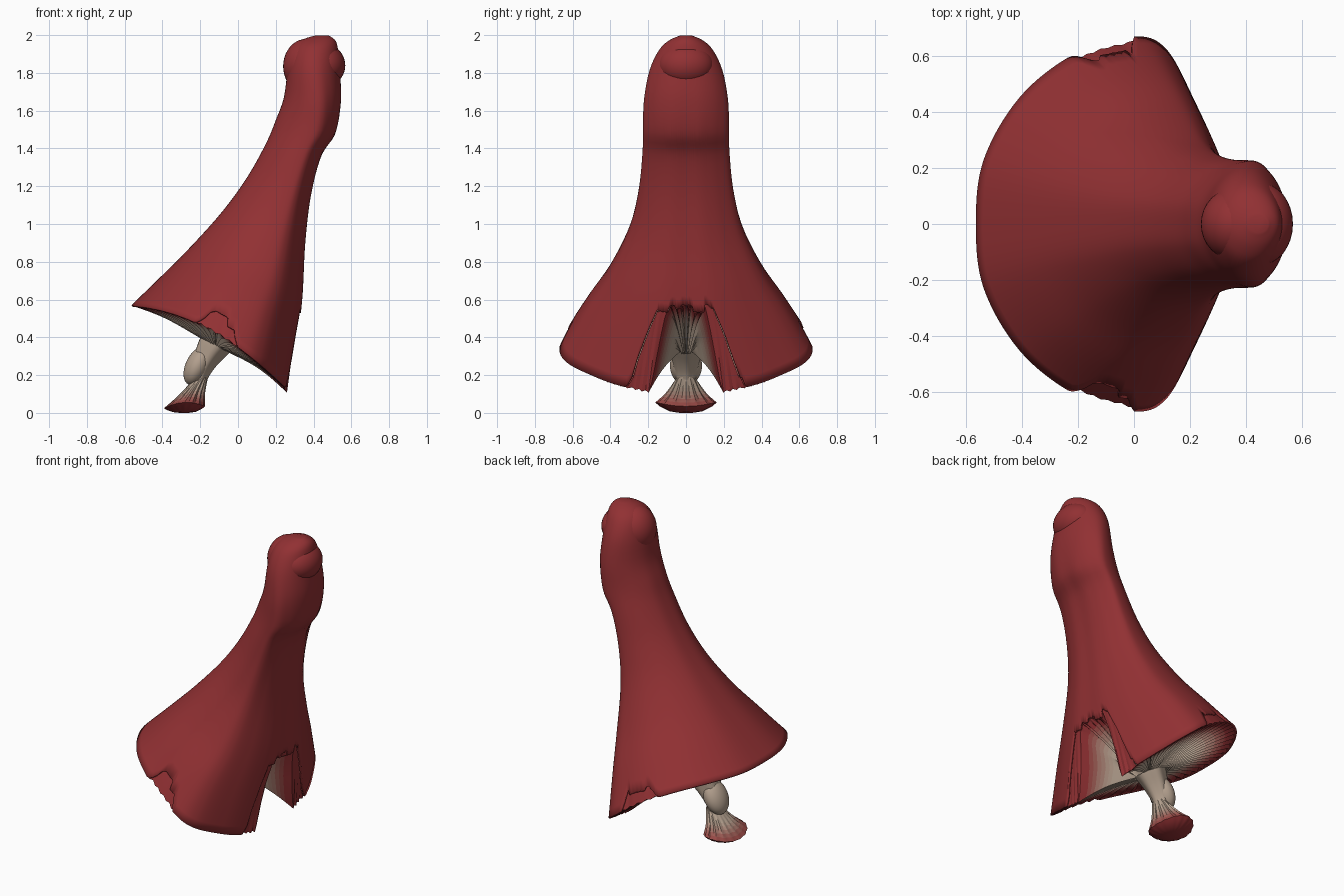
import bpy, bmesh, math, random
from mathutils import Vector, Matrix

if "Cube" in bpy.data.objects:
    bpy.data.objects.remove(bpy.data.objects["Cube"])

random.seed(4)
RED, BEIGE = (0.285, 0.03, 0.033), (0.45, 0.35, 0.27)


def material(name, color):
    m = bpy.data.materials.new(name)
    m.diffuse_color = (*color, 1)
    m.use_nodes = True
    m.node_tree.nodes["Principled BSDF"].inputs["Base Color"].default_value = m.diffuse_color
    return m


def clamp(v):
    return max(0.0, min(1.0, v))


def smooth(v):
    v = clamp(v)
    return v * v * (3 - 2 * v)


# Colour bands running from pale stem to red edge
BANDS = 10
fade = [material("fade_%d" % i, [b + (r - b) * i / (BANDS - 1) for b, r in zip(BEIGE, RED)])
        for i in range(BANDS)]


def spline(pts, t):
    """Catmull-Rom value at float index t."""
    n = len(pts) - 1
    i = max(0, min(n - 1, int(t)))
    f = t - i
    p = [pts[max(0, min(n, i + k))] for k in (-1, 0, 1, 2)]
    return [0.5 * (2 * b + (c - a) * f + (2 * a - 5 * b + 4 * c - d) * f * f
                   + (3 * b - a - 3 * c + d) * f ** 3) for a, b, c, d in zip(*p)]


def loft(name, rings, bands, cap_start=False, cap_end=False, angle=30):
    """Skin closed rings; bands gives the fade index of every row."""
    bm = bmesh.new()
    vs = [[bm.verts.new(p) for p in ring] for ring in rings]
    n = len(rings[0])
    for j in range(len(rings) - 1):
        for i in range(n):
            k = (i + 1) % n
            bm.faces.new((vs[j][i], vs[j][k], vs[j + 1][k], vs[j + 1][i])).material_index = bands[j]
    if cap_start:
        bm.faces.new(vs[0]).material_index = bands[0]
    if cap_end:
        bm.faces.new(vs[-1]).material_index = bands[-1]
    bmesh.ops.recalc_face_normals(bm, faces=bm.faces)
    return finish(name, bm, angle)


def finish(name, bm, angle=30):
    me = bpy.data.meshes.new(name)
    bm.to_mesh(me)
    bm.free()
    for m in fade:
        me.materials.append(m)
    ob = bpy.data.objects.new(name, me)
    bpy.context.collection.objects.link(ob)
    bpy.ops.object.select_all(action='DESELECT')
    ob.select_set(True)
    bpy.context.view_layer.objects.active = ob
    bpy.ops.object.shade_smooth_by_angle(angle=math.radians(angle))
    return ob


def ball(name, center, radii, band, tilt=0):
    bm = bmesh.new()
    mat = (Matrix.Translation(center) @ Matrix.Rotation(tilt, 4, 'Y')
           @ Matrix.Diagonal((*radii, 1)))
    bmesh.ops.create_uvsphere(bm, u_segments=32, v_segments=20, radius=1, matrix=mat)
    for f in bm.faces:
        f.material_index = band
    return finish(name, bm, 60)


# Cap: back x, back z, front x, front z, half width of each tilted section
ROWS = [(-.565, .57, .28, .11, .67), (-.42, .71, .315, .40, .535), (-.25, .88, .34, .62, .41),
        (-.08, 1.07, .355, .90, .30), (.05, 1.25, .385, 1.15, .25), (.15, 1.43, .44, 1.36, .23),
        (.20, 1.55, .515, 1.48, .228), (.243, 1.67, .545, 1.65, .223), (.265, 1.83, .54, 1.80, .193),
        (.295, 1.93, .53, 1.92, .14), (.345, 1.977, .515, 1.972, .085), (.41, 1.998, .48, 1.998, .03)]
# Half outline of a section, back to front, with a flattened front
HALF = [(-.93, -.35), (-1, 0), (-.93, .35), (-.61, .69), (-.13, .92), (.34, 1), (.6, .94),
        (.81, .71), (.93, .5), (1, .28), (1, 0), (1, -.28)]
N, M = 144, 44


def cap_point(s, side, t):
    u, w = spline(HALF, s + 1)
    k = smooth((t - 5) / 4)
    a = math.pi * s / 9
    u, w = u + (-math.cos(a) - u) * k, w + (math.sin(a) - w) * k
    lx, lz, rx, rz, wid = spline(ROWS, t)
    f = (u + 1) / 2
    bend = 0.1 * clamp(1 - t / 4) * (1 - u * u)
    return Vector((lx + (rx - lx) * f, side * w * wid, lz + (rz - lz) * f + bend))


def edge(s):
    """Torn lower edge: a front arch and one tear on each side."""
    e = 1.7 * clamp((s - 7.1) / .7)
    e += .45 * clamp((s - 2.85) / .25) * clamp((4 - s) / .25)
    return e


cols = [(9 * k / N, 1) for k in range(N + 1)] + [(9 * k / N, -1) for k in range(N - 1, 0, -1)]
edges, gill_edges = [], []
for i, (s, side) in enumerate(cols):
    if i % 4 == 0:
        jag = random.uniform(-.1, .1)
    e = edge(s)
    e = max(0, e + (jag + random.uniform(-.02, .02)) * clamp(e * 3))
    edges.append(e)
    # gills keep reaching the full rim except in the middle of the front arch
    gill_edges.append(e * clamp((s - 7.9) / .25))
rings = [[cap_point(s, d, e + (11 - e) * j / M) for (s, d), e in zip(cols, edges)]
         for j in range(M + 1)]
cap = loft("cap", rings, [BANDS - 1] * M, cap_end=True, angle=50)
shell = cap.modifiers.new("shell", 'SOLIDIFY')
shell.thickness, shell.offset = 0.012, -1

# Rounded lumps front and back of the cap tip
ball("front_tip_lump", (.45, 0, 1.84), (.118, .148, .115), BANDS - 1)
ball("back_tip_lump", (.362, 0, 1.835), (.123, .13, .145), BANDS - 1)

# Pleated gills: from the stem top out to the rim, then up behind the torn edge
hub = Vector((-.12, 0, .36))
STEPS, UP = 14, 3
gill_rings = []
for j in range(STEPS + UP + 1):
    r = min(1, j / STEPS)
    up = max(0, j - STEPS) / UP
    ring = []
    for i, (s, side) in enumerate(cols):
        g, e = gill_edges[i], edges[i]
        p = cap_point(s, side, g + (e - g) * up)
        d = Vector((p.x - hub.x, p.y, 0)).normalized()
        p -= d * (.012 + .012 * clamp((e - g) * 3) * (1 - up))
        start = hub + d * .085 - Vector((0, 0, d.x * .045))
        q = start.lerp(p, r)
        fold = (abs(i % 4 - 2) - 1) * .016 * math.sin(math.pi * (.1 + .8 * r))
        q += Vector((-d.x * .6, -d.y * .6, 1)) * fold * (1 - up)
        q.z += .03 * math.sin(math.pi * r)
        ring.append(q)
    gill_rings.append(ring)
loft("gills", gill_rings, [round((BANDS - 1) * smooth((j / STEPS - .3) / .6))
                           for j in range(STEPS + UP)], angle=20)

# Leaning stem with a swollen middle
STEM = [(-.08, .43, .10), (-.12, .37, .095), (-.165, .30, .075), (-.195, .24, .06),
        (-.21, .19, .05), (-.215, .15, .045)]
stem_rings = []
for j in range(16):
    x, z, r = spline(STEM, j / 3)
    ring = []
    for i in range(24):
        a = math.tau * i / 24
        rr = r * (1 + .07 * math.cos(5 * a))
        ring.append((x + rr * .85 * math.cos(a), rr * math.sin(a), z - .4 * rr * math.cos(a)))
    stem_rings.append(ring)
loft("stem", stem_rings, [0] * 15, True, True, 40)
ball("stem_bulge", (-.215, 0, .25), (.062, .085, .11), 0, .45)

# Pleated fan foot with a shallow red sole
F = 64
foot_rings = []
for j in range(9):
    r = j / 8
    ring = []
    for i in range(F):
        a = math.tau * i / F
        c, s = math.cos(a), math.sin(a)
        top = Vector((-.205 + .045 * c, .055 * s, .175 + .015 * c))
        rim = Vector((-.283 + .107 * c, .16 * s, .03 + .005 * c + .025 * s * s))
        q = top.lerp(rim, r)
        fold = 1 + (abs(i % 4 - 2) - 1) * .06 * math.sin(math.pi * (.1 + .8 * r))
        mid = Vector((-.205, 0, .175)).lerp(Vector((-.283, 0, .04)), r)
        q = mid + (q - mid) * fold * (1 - .12 * math.sin(math.pi * r))
        ring.append(q)
    foot_rings.append(ring)
pole = Vector((-.285, 0, 0))
for f in (.85, .55, .25, .04):
    ring = []
    for p in foot_rings[8]:
        q = pole.lerp(p, f)
        q.z = p.z * f ** 3
        ring.append(q)
    foot_rings.append(ring)
loft("foot", foot_rings,
     [round((BANDS - 1) * smooth((j / 8 - .2) / .8)) for j in range(8)] + [BANDS - 1] * 4,
     True, True, 25)
